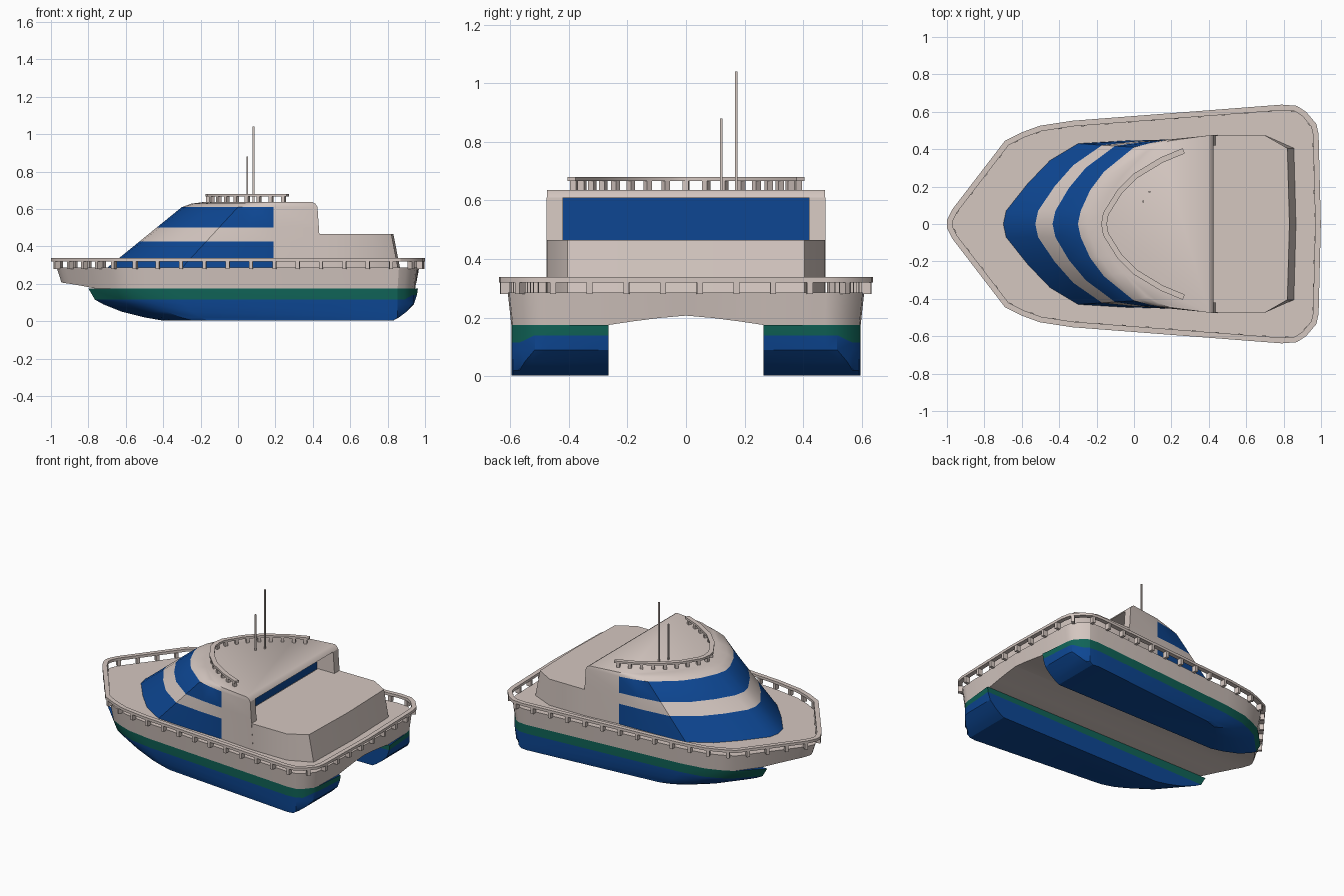
import bpy, bmesh, math
from mathutils import Vector

if "Cube" in bpy.data.objects:
    bpy.data.objects.remove(bpy.data.objects["Cube"])

def material(name, rgb):
    m = bpy.data.materials.new(name)
    m.diffuse_color = (*rgb, 1)
    m.use_nodes = True
    m.node_tree.nodes["Principled BSDF"].inputs["Base Color"].default_value = m.diffuse_color
    return m

CREAM = material("warm_cream", (0.66, 0.57, 0.53))
BLUE = material("deep_blue", (0.004, 0.062, 0.29))
GREEN = material("sea_green", (0.005, 0.125, 0.095))

def finish(name, bm, mats, smooth=True):
    bmesh.ops.recalc_face_normals(bm, faces=bm.faces)
    me = bpy.data.meshes.new(name)
    bm.to_mesh(me)
    bm.free()
    ob = bpy.data.objects.new(name, me)
    bpy.context.collection.objects.link(ob)
    for m in mats:
        me.materials.append(m)
    bpy.ops.object.select_all(action='DESELECT')
    ob.select_set(True)
    bpy.context.view_layer.objects.active = ob
    if smooth:
        bpy.ops.object.shade_smooth_by_angle(angle=math.radians(28))
    return ob

def loft(bm, rings, rule=lambda band, seg: 0, caps=(0, 0)):
    """Closed stack of rings, each a list of 3D points."""
    vs = [[bm.verts.new(p) for p in r] for r in rings]
    n = len(vs[0])
    for b in range(len(vs) - 1):
        for i in range(n):
            j = (i + 1) % n
            f = bm.faces.new((vs[b][i], vs[b][j], vs[b + 1][j], vs[b + 1][i]))
            f.material_index = rule(b, i)
    for ring, mi in zip((vs[0], vs[-1]), caps):
        bm.faces.new(ring).material_index = mi

def mirrored(half):
    return half + [(x, -y) for x, y in reversed(half) if y > 1e-6]

def at(pts, z):
    return [(x, y, z) for x, y in pts]

def lerp(a, b, t):
    return [(p[0] + (q[0] - p[0]) * t, p[1] + (q[1] - p[1]) * t) for p, q in zip(a, b)]

def offset(pts, d, closed=True):
    """Move a clockwise path inward by d with mitred corners."""
    P = [Vector(p) for p in pts]
    n, out = len(P), []
    for i in range(n):
        ns = []
        for a, b in ((i - 1, i), (i, i + 1)):
            if closed or (a >= 0 and b < n):
                t = (P[b % n] - P[a % n]).normalized()
                ns.append(Vector((t.y, -t.x)))
        m = ns[0] + ns[-1]
        out.append(tuple(P[i] + m * (d / (1 + ns[0].dot(ns[-1])))))
    return out

def box(bm, x0, x1, y0, y1, z0, z1):
    loft(bm, [at([(x0, y0), (x1, y0), (x1, y1), (x0, y1)], z) for z in (z0, z1)])

def rail(name, outer, width, z0, z1, closed):
    inner = offset(outer, width, closed)
    bm = bmesh.new()
    sec = [[bm.verts.new(v) for v in ((*o, z0), (*o, z1), (*i, z1), (*i, z0))]
           for o, i in zip(outer, inner)]
    n = len(sec)
    for k in range(n if closed else n - 1):
        a, b = sec[k], sec[(k + 1) % n]
        for e in range(4):
            bm.faces.new((a[e], a[(e + 1) % 4], b[(e + 1) % 4], b[e]))
    if not closed:
        bm.faces.new(sec[0])
        bm.faces.new(sec[-1])
    finish(name, bm, [CREAM])

def posts(name, path, count, along, across, z0, z1, closed):
    P = [Vector(p) for p in path] + ([Vector(path[0])] if closed else [])
    lens = [(b - a).length for a, b in zip(P, P[1:])]
    total = sum(lens)
    bm = bmesh.new()
    for k in range(count):
        s = total * ((k + 0.5) / count if closed else 0.02 + 0.96 * k / (count - 1))
        i = 0
        while i < len(lens) - 1 and s > lens[i]:
            s -= lens[i]
            i += 1
        t = (P[i + 1] - P[i]).normalized()
        c, nrm = P[i] + t * s, Vector((t.y, -t.x))
        sq = [c + t * (along / 2 * u) + nrm * (across / 2 * v)
              for u, v in ((-1, -1), (1, -1), (1, 1), (-1, 1))]
        loft(bm, [[(q.x, q.y, z) for q in sq] for z in (z0, z1)])
    finish(name, bm, [CREAM], False)

# Deck rail with posts around the whole deck edge
edge = mirrored([(-1, .02), (-.97, .08), (-.69, .445), (-.60, .49), (-.505, .525), (-.33, .552),
                 (.79, .638), (.87, .632), (.92, .6), (.975, .535), (.987, .48), (.999, 0)])
rail("deck_rail", edge, .03, .32, .338, True)
posts("deck_rail_posts", offset(edge, .018), 44, .02, .032, .28, .322, True)

# Upper hull with an arched tunnel roof underneath
top = offset(edge, .03)
low = [(x * .985 if x < -.3 else x - .003, y) for x, y in offset(top, .012)]
bm = bmesh.new()
loft(bm, [at(low, .175), at(top, .286)])
for y in (0, .09, -.09, .18, -.18, .265, -.265):
    bmesh.ops.bisect_plane(bm, geom=bm.verts[:] + bm.edges[:] + bm.faces[:],
                           plane_co=(0, y, 0), plane_no=(0, 1, 0))
for v in bm.verts:
    if v.co.z < .2:
        v.co.z = .175 + .032 * (1 - (min(abs(v.co.y), .265) / .265) ** 1.3)
finish("upper_hull", bm, [CREAM])

# Twin lower hulls: green waterline band above blue
plan = [(.962, .265), (-.80, .265)] + [p for p in low if p[1] > .27 and -.79 < p[0] < .975]
levels = [(.175, -.80, .962), (.115, -.765, .957), (.09, -.72, .94),
          (.05, -.62, .90), (.02, -.50, .86), (.003, -.40, .83)]
for side, name in ((1, "left_lower_hull"), (-1, "right_lower_hull")):
    rings = []
    for z, x0, x1 in levels:
        ring = []
        for x, y in plan:
            zz = .14 if z == .115 and x > .93 else z
            if z < .09 and y > .45 and x > .9:      # stern corner fades out at the keel
                y += (.592 - y) * (.09 - z) / .09
            if x < 0:
                x *= x0 / -.80
            ring.append((min(x, x1), side * y, zz))
        rings.append(ring)
    bm = bmesh.new()
    loft(bm, rings, lambda b, i: 1 if b == 0 else 0, (0, 0))
    finish(name, bm, [BLUE, GREEN])

# Raked cabin with two wrap-around window bands
base = [(-.70, 0), (-.685, .07), (-.57, .215), (-.45, .34), (-.30, .43), (-.05, .445), (.19, .452), (.447, .475)]
brow = [(-.30, 0), (-.285, .07), (-.235, .18), (-.16, .28), (0, .41), (.10, .436), (.19, .452), (.425, .475)]
roof = [(-.19, 0), (-.18, .06), (-.13, .17), (-.06, .26), (.07, .39), (.14, .425), (.19, .445), (.40, .474)]
rings = [at(mirrored(lerp(base, brow, (z - .285) / .325)), z) for z in (.285, .425, .50, .61)]
rings += [at(mirrored(lerp(brow, roof, .45)), .628), at(mirrored(roof), .636)]
n = len(rings[0])
bm = bmesh.new()
loft(bm, rings, lambda b, i: 1 if b in (0, 2) and (i < 6 or i >= n - 6) else 0)
cabin = finish("cabin", bm, [CREAM, BLUE])

# Recess under the roof overhang at the back of the cabin
bm = bmesh.new()
box(bm, .30, .60, -.42, .42, .46, .61)
cutter = finish("recess_cutter", bm, [CREAM], False)
cutter.hide_render = True
mod = cabin.modifiers.new("recess", 'BOOLEAN')
mod.operation, mod.object, mod.solver = 'DIFFERENCE', cutter, 'EXACT'
bpy.context.view_layer.objects.active = cabin
bpy.ops.object.modifier_apply(modifier=mod.name)
bpy.data.objects.remove(cutter)

bm = bmesh.new()
box(bm, .298, .304, -.419, .419, .462, .609)
finish("rear_window", bm, [BLUE], False)

# Low deckhouse behind the cabin
foot = mirrored([(.31, .45), (.44, .474), (.70, .474), (.855, .405), (.866, 0)])[:-1]
foot = foot + [(.31, -.45)]
head = [(x - .035 if x > .8 else x, y) for x, y in foot]
bm = bmesh.new()
loft(bm, [at(foot, .285), at(head, .465)])
finish("rear_deckhouse", bm, [CREAM])

# Roof rail
half = [(-.175, 0), (-.165, .06), (-.09, .18), (0, .27), (.14, .355), (.26, .405), (.27, .39)]
path = [(x, -y) for x, y in reversed(half[1:-1])] + half[:-1]
rail("roof_rail", path, .03, .666, .68, False)
posts("roof_rail_posts", offset(path, .015, False), 17, .02, .022, .633, .668, False)

# Antennas
for name, x, y, h in (("short_antenna", .05, .12, .88), ("tall_antenna", .083, .172, 1.04)):
    bm = bmesh.new()
    box(bm, x - .0045, x + .0045, y - .0045, y + .0045, .63, h)
    finish(name, bm, [CREAM], False)
